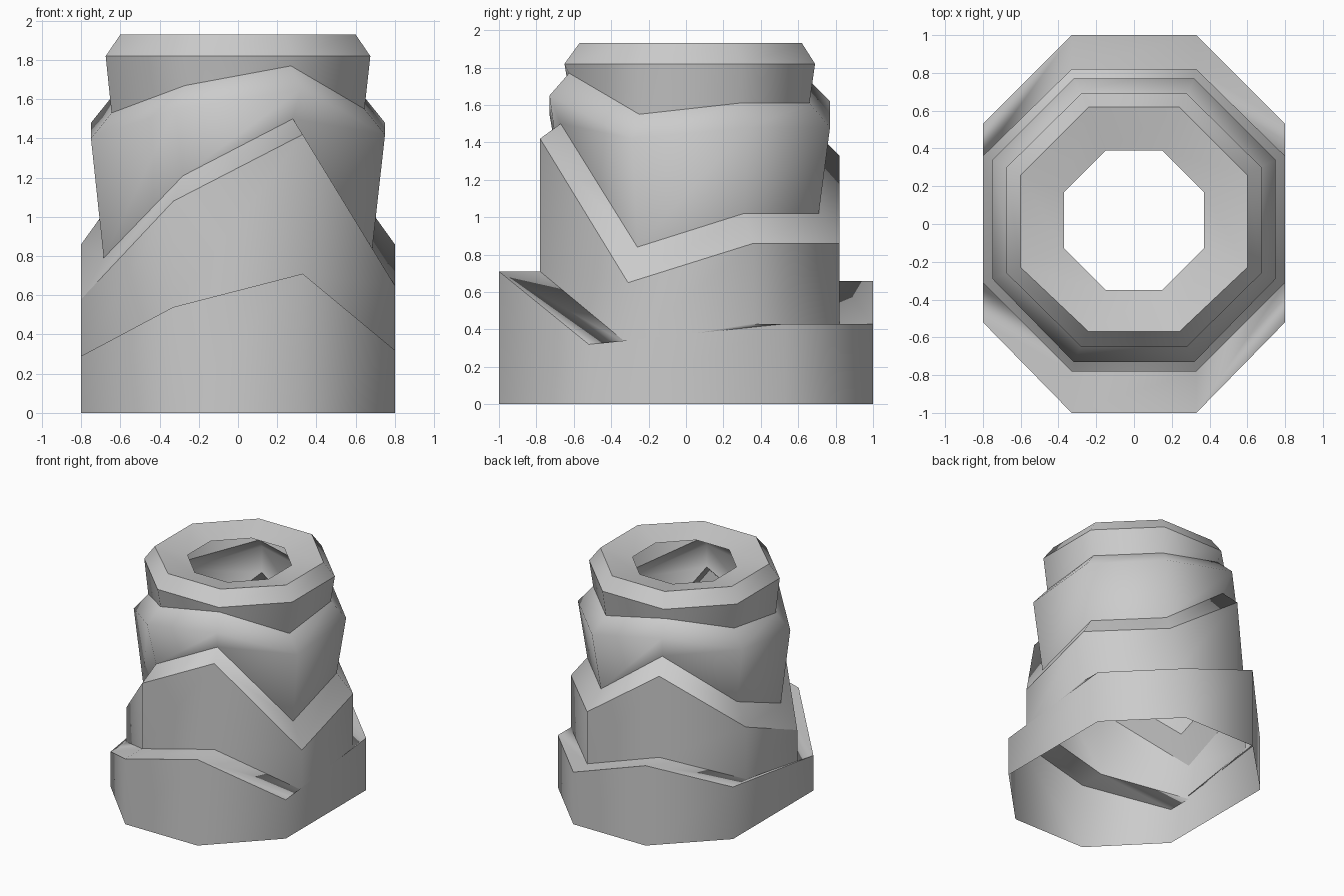
import bpy, bmesh

if "Cube" in bpy.data.objects:
    bpy.data.objects.remove(bpy.data.objects["Cube"])


def octagon(a, w, yf, yb, sf, sb, z):
    """Eight corners: front edge half-width a, side at x = w, one height per corner."""
    xy = [(-a, yf), (a, yf), (w, sf), (w, sb), (a, yb), (-a, yb), (-w, sb), (-w, sf)]
    return [(x, y, h) for (x, y), h in zip(xy, z)]


LOW = [.54, .71, .32, .43, .43, .66, .43, .29]

# (octagon, sharp crease) from the ground up
rings = [
    # outer wrap and its ledge
    (octagon(.33, .80, -1.0, 1.0, -.52, .53, [0] * 8), True),
    (octagon(.33, .80, -1.0, 1.0, -.52, .53, LOW), True),
    # second wrap
    (octagon(.33, .80, -.78, .82, -.31, .36, LOW), True),
    (octagon(.33, .80, -.78, .82, -.31, .36,
             [1.08, 1.42, .65, .86, .86, 1.33, .86, .58]), True),
    # bulging third wrap
    (octagon(.28, .685, -.67, .71, -.26, .31,
             [1.21, 1.50, .84, 1.02, 1.02, 1.44, 1.02, .79]), True),
    (octagon(.32, .75, -.73, .77, -.29, .34,
             [1.55, 1.65, 1.42, 1.48, 1.48, 1.62, 1.48, 1.40]), False),
    (octagon(.27, .645, -.625, .66, -.25, .29,
             [1.67, 1.77, 1.55, 1.61, 1.61, 1.73, 1.61, 1.53]), True),
    # collar, bevel and inward-sloping top
    (octagon(.28, .675, -.65, .69, -.26, .30, [1.82] * 8), True),
    (octagon(.24, .60, -.57, .62, -.23, .26, [1.93] * 8), True),
    (octagon(.15, .37, -.35, .39, -.13, .17, [1.88] * 8), True),
]

bm = bmesh.new()
loops = [[bm.verts.new(p) for p in pts] for pts, _ in rings]
for lo, hi in zip(loops, loops[1:]):
    for i in range(8):
        j = (i + 1) % 8
        f = bm.faces.new((lo[i], lo[j], hi[j], hi[i]))
        f.smooth = True
for loop, (_, sharp) in zip(loops, rings):
    for i in range(8):
        bm.edges.get((loop[i], loop[(i + 1) % 8])).smooth = not sharp

mesh = bpy.data.meshes.new("wrapped_collar")
bm.to_mesh(mesh)
bm.free()
bpy.context.collection.objects.link(bpy.data.objects.new("wrapped_collar", mesh))
